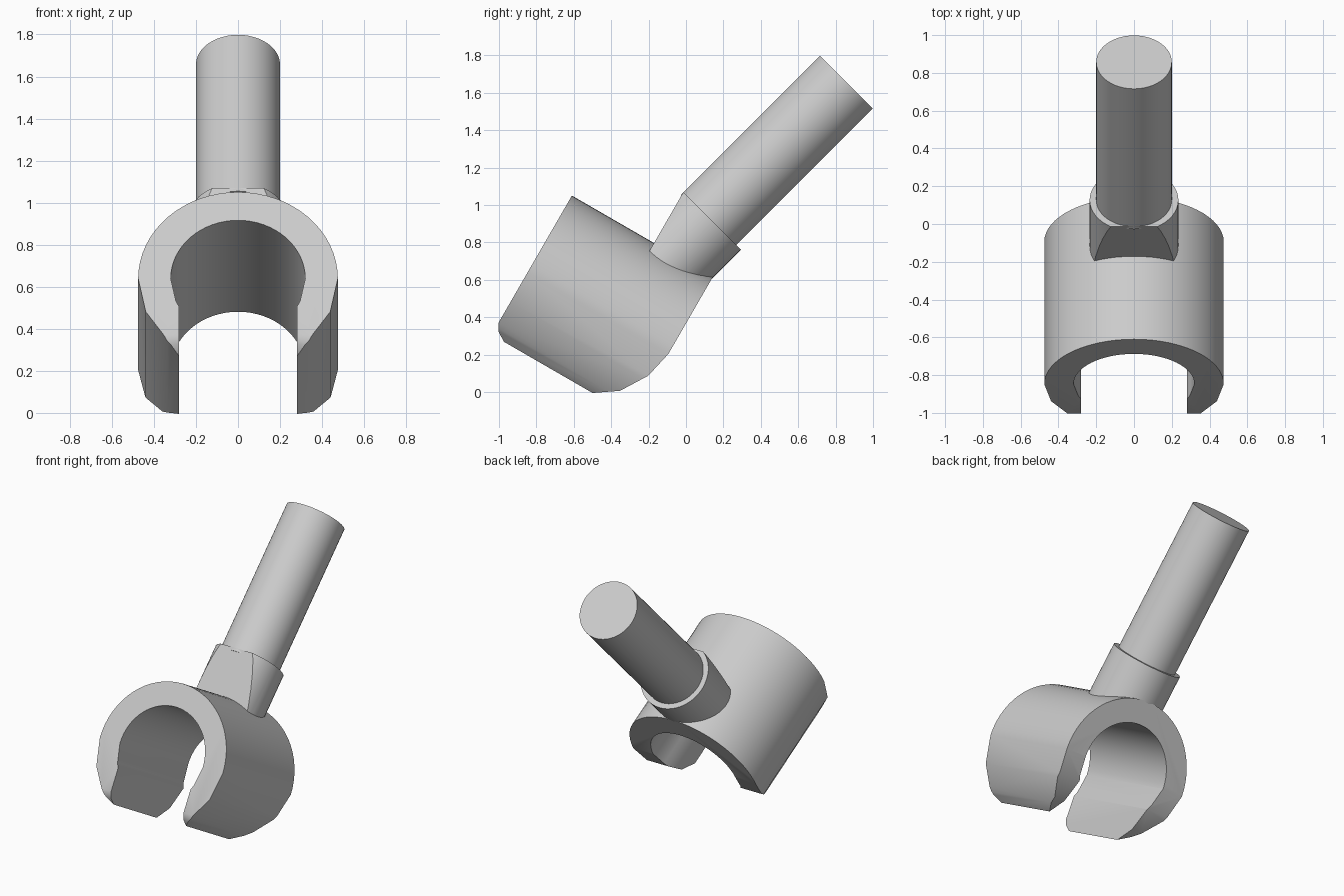
import bpy, bmesh, math
from mathutils import Vector, Matrix

if "Cube" in bpy.data.objects:
    bpy.data.objects.remove(bpy.data.objects["Cube"])

C30, S30, R2 = math.cos(math.radians(30)), 0.5, math.sqrt(0.5)
ORIGIN = Vector((0, -0.8475, 0.639))      # centre of the clip's front opening
AXIS = Vector((0, C30, -S30))             # along the clip bore
UP = Vector((0, S30, C30))                # clip's local up
ROD = Vector((0, R2, R2))                 # direction of the rod


def place(x, a, u):
    return ORIGIN + Vector((x, 0, 0)) + AXIS * a + UP * u


def finish(bm, name):
    bmesh.ops.recalc_face_normals(bm, faces=bm.faces)
    me = bpy.data.meshes.new(name)
    bm.to_mesh(me)
    bm.free()
    ob = bpy.data.objects.new(name, me)
    bpy.context.collection.objects.link(ob)
    return ob


def prism(name, pts, vec):
    bm = bmesh.new()
    f = bm.faces.new([bm.verts.new(p) for p in pts])
    ext = bmesh.ops.extrude_face_region(bm, geom=[f], use_keep_orig=True)
    bmesh.ops.translate(bm, vec=vec, verts=[g for g in ext["geom"] if isinstance(g, bmesh.types.BMVert)])
    return finish(bm, name)


def rod_cylinder(radius, start, end):
    bm = bmesh.new()
    rot = Matrix.Rotation(math.radians(-45), 4, 'X')
    bmesh.ops.create_cone(bm, cap_ends=True, segments=48, radius1=radius, radius2=radius,
                          depth=(end - start).length,
                          matrix=Matrix.Translation((start + end) / 2) @ rot)
    return bm


def smooth(ob):
    bpy.ops.object.select_all(action='DESELECT')
    ob.select_set(True)
    bpy.context.view_layer.objects.active = ob
    bpy.ops.object.shade_smooth_by_angle(angle=math.radians(30))


# Clip: open ring, fine upper half and coarse lower jaws
def arc(radius, jaw=0.28):
    low = math.degrees(math.acos(jaw / radius))
    right = [-low] + [-d for d in (45, 22.5) if d < low]
    angles = right + [180 * i / 32 for i in range(33)] + [180 - d for d in reversed(right)]
    return [(radius * math.cos(math.radians(d)), radius * math.sin(math.radians(d))) for d in angles]


profile = arc(0.475) + arc(0.32)[::-1]
clip = prism("clip", [place(x, -0.1, u) for x, u in profile], AXIS * 1.2)

# Side outline that trims the clip and rounds its jaw corners
side = [(0, 0.6), (0.87, 0.6), (0.87, 0), (0.835, -0.155), (0.745, -0.3), (0.62, -0.386),
        (0.08, -0.386), (0.022, -0.35), (0, -0.309)]
trim = prism("trim", [place(-0.8, a, u) for a, u in side], Vector((1.6, 0, 0)))
trim.hide_render = True
mod = clip.modifiers.new("trim", 'BOOLEAN')
mod.operation = 'INTERSECT'
mod.solver = 'EXACT'
mod.object = trim
bpy.context.view_layer.objects.active = clip
bpy.ops.object.modifier_apply(modifier=mod.name)
bpy.data.objects.remove(trim)

# Collar: stub cylinder with a flat front, seated in the clip wall
joint = Vector((0, 0.1275, 0.9275))
bm = rod_cylinder(0.235, joint - ROD * 0.9, joint)
for co, no in ((place(0, 0.507, 0), -AXIS), (place(0, 0, 0.36), -UP)):
    res = bmesh.ops.bisect_plane(bm, geom=bm.verts[:] + bm.edges[:] + bm.faces[:],
                                 plane_co=co, plane_no=no, clear_outer=True)
    bmesh.ops.edgenet_fill(bm, edges=[g for g in res["geom_cut"] if isinstance(g, bmesh.types.BMEdge)])
collar = finish(bm, "collar")

# Rod
rod = finish(rod_cylinder(0.2, joint - ROD * 0.02, Vector((0, 0.857, 1.657))), "rod")

for ob in (clip, collar, rod):
    smooth(ob)
